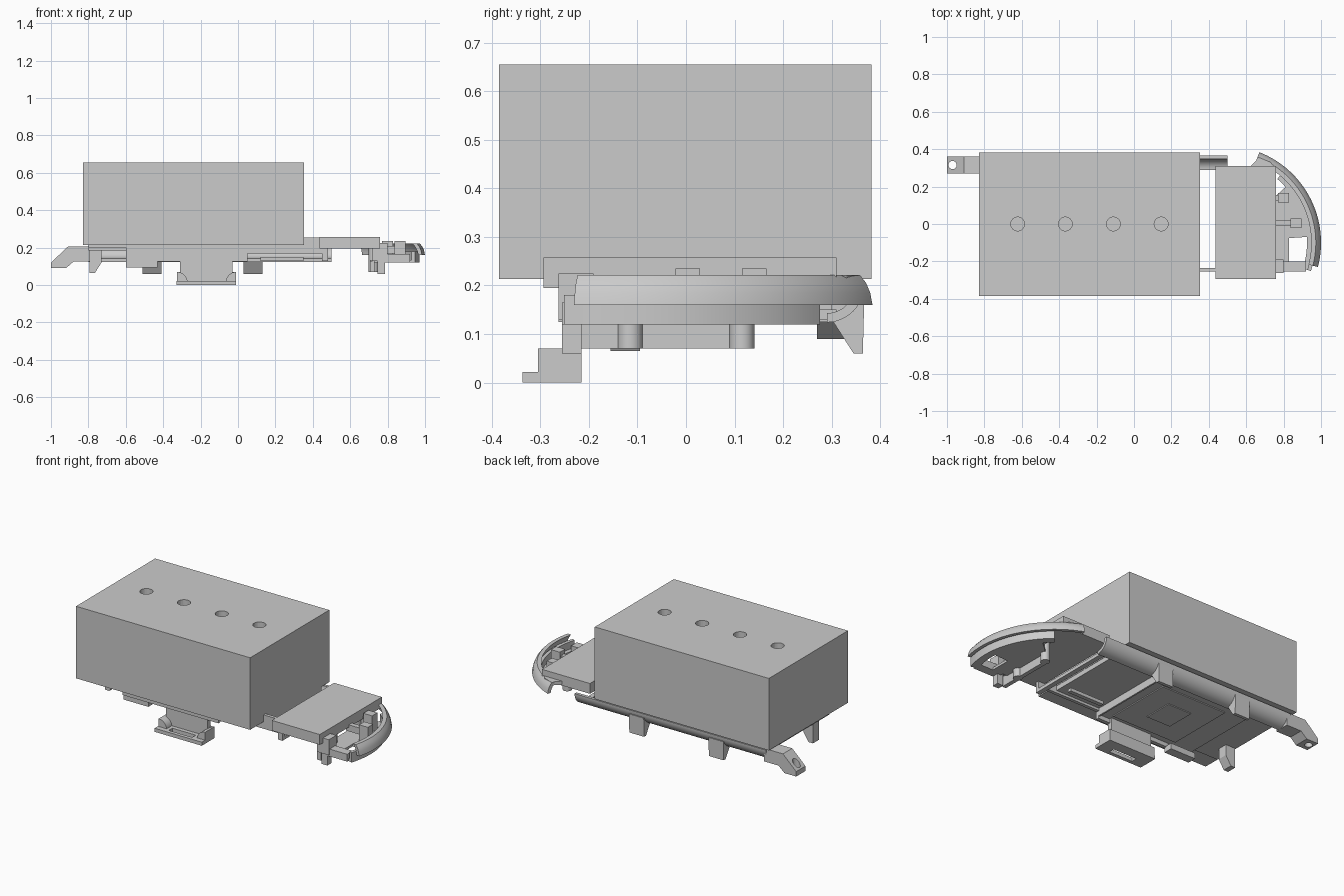
import bpy, bmesh, math
from mathutils import Vector

cube = bpy.data.objects.get("Cube")
if cube:
    bpy.data.objects.remove(cube)

grey = bpy.data.materials.new("plain grey")
grey.use_nodes = True
colour = (0.6, 0.6, 0.6, 1)
grey.diffuse_color = colour
grey.node_tree.nodes["Principled BSDF"].inputs["Base Color"].default_value = colour


def finish(name, bm, smooth=False):
    bmesh.ops.recalc_face_normals(bm, faces=bm.faces)
    mesh = bpy.data.meshes.new(name)
    bm.to_mesh(mesh)
    bm.free()
    mesh.materials.append(grey)
    ob = bpy.data.objects.new(name, mesh)
    bpy.context.collection.objects.link(ob)
    if smooth:
        bpy.ops.object.select_all(action="DESELECT")
        ob.select_set(True)
        bpy.context.view_layer.objects.active = ob
        bpy.ops.object.shade_smooth_by_angle(angle=math.radians(30))
    return ob


def prism(name, points, axis, lo, hi, smooth=False):
    """Extrude a 2D outline along axis; the points use the other two axes in order."""
    bm = bmesh.new()
    def place(p):
        v = list(p)
        v.insert("xyz".index(axis), lo)
        return bm.verts.new(v)
    face = bm.faces.new([place(p) for p in points])
    made = bmesh.ops.extrude_face_region(bm, geom=[face])["geom"]
    shift = Vector([hi - lo if a == axis else 0 for a in "xyz"])
    bmesh.ops.translate(bm, vec=shift, verts=[g for g in made if isinstance(g, bmesh.types.BMVert)])
    return finish(name, bm, smooth)


def block(name, x, y, z):
    return prism(name, [(x[0], y[0]), (x[1], y[0]), (x[1], y[1]), (x[0], y[1])], "z", *z)


def arc(centre, radius, start, end, steps=24):
    angles = [math.radians(start + (end - start) * i / steps) for i in range(steps + 1)]
    return [(centre[0] + radius * math.cos(a), centre[1] + radius * math.sin(a)) for a in angles]


def circle(centre, radius):
    return arc(centre, radius, 0, 345, 23)


def sweep(name, profile, centre, start, end, steps=32):
    """Turn a closed (radius, z) outline about a vertical axis."""
    bm = bmesh.new()
    rings = []
    for i in range(steps + 1):
        a = math.radians(start + (end - start) * i / steps)
        rings.append([bm.verts.new((centre[0] + r * math.cos(a), centre[1] + r * math.sin(a), z))
                      for r, z in profile])
    n = len(profile)
    for a, b in zip(rings, rings[1:]):
        for k in range(n):
            bm.faces.new((a[k], a[(k + 1) % n], b[(k + 1) % n], b[k]))
    bm.faces.new(rings[0])
    bm.faces.new(rings[-1])
    return finish(name, bm, True)


def cut(target, cutter):
    cutter.hide_render = True
    cutter.hide_viewport = True
    mod = target.modifiers.new("cut", "BOOLEAN")
    mod.object = cutter
    mod.solver = "EXACT"
    bpy.context.view_layer.update()
    graph = bpy.context.evaluated_depsgraph_get()
    mesh = bpy.data.meshes.new_from_object(target.evaluated_get(graph))
    target.modifiers.clear()
    target.data = mesh
    bpy.data.objects.remove(cutter)


# Main box with four round holes
body = block("main_box", (-0.83, 0.352), (-0.385, 0.382), (0.213, 0.655))
for x in (-0.622, -0.367, -0.11, 0.145):
    cut(body, prism("hole_cutter", circle((x, 0), 0.037), "z", 0.5, 0.7))

# Deck under the box, with its skirt and raised lower panel
block("deck_plate", (-0.8, 0.35), (-0.25, 0.31), (0.185, 0.215))
block("deck_middle", (-0.6, 0.05), (-0.25, 0.3), (0.15, 0.19))
block("deck_panel", (-0.46, -0.02), (-0.2, 0.22), (0.144, 0.152))
block("deck_inner_panel", (-0.32, -0.16), (-0.08, 0.1), (0.139, 0.146))
block("deck_rib", (0.04, 0.05), (-0.25, 0.3), (0.14, 0.19))
block("front_skirt", (-0.6, 0.05), (-0.262, -0.24), (0.125, 0.215))
block("front_skirt_end", (-0.8, -0.6), (-0.262, -0.245), (0.2, 0.215))
block("front_skirt_side", (0.05, 0.26), (-0.255, -0.235), (0.17, 0.215))
block("front_arm", (0.26, 0.48), (-0.255, -0.235), (0.17, 0.255))
block("lower_bar", (0.12, 0.35), (-0.14, -0.115), (0.13, 0.15))
block("lower_cross_bar", (0.45, 0.48), (-0.24, 0.31), (0.13, 0.15))
block("cross_bar_post", (0.45, 0.48), (-0.255, -0.235), (0.13, 0.2))

# Rounded open channel along the back
hollow = (0.29, 0.2)
prism("back_rail", arc(hollow, 0.076, -90, 0, 12) + arc(hollow, 0.057, 0, -90, 12),
      "x", -0.8, 0.5, True)

# Hanging wedge tabs on the rail
wedge = [(0.3, 0.13), (0.345, 0.06), (0.364, 0.06), (0.367, 0.175), (0.35, 0.175)]
for x in (-0.51, 0.03):
    prism("rail_tab", wedge, "x", x, x + 0.1)

# Cranked arm with an eyelet
arm = prism("cranked_arm", [(-1, 0.09), (-1, 0.12), (-0.91, 0.205), (-0.78, 0.205),
                            (-0.78, 0.125), (-0.88, 0.125), (-0.92, 0.09)], "y", 0.27, 0.36)
cut(arm, prism("eyelet_cutter", circle((-0.97, 0.315), 0.022), "z", 0, 0.3))

# Small hooks along the front
prism("front_hook", [(-0.795, 0.215), (-0.795, 0.065), (-0.765, 0.065), (-0.73, 0.12),
                     (-0.73, 0.215)], "y", -0.155, -0.095)
block("front_clip", (-0.6, -0.43), (-0.255, -0.2), (0.095, 0.13))

# Slotted bracket at the front
block("bracket_plate", (-0.31, -0.03), (-0.255, -0.225), (0.02, 0.215))
block("bracket_back", (-0.325, -0.01), (-0.23, -0.215), (0, 0.07))
for x, inward in ((-0.325, 1), (-0.01, -1)):
    cheek = arc((x, 0.015), 0.055, 90, 90 - 90 * inward, 8)
    prism("bracket_cheek", [(x, 0.01)] + cheek, "y", -0.305, -0.215, True)
base = block("bracket_base", (-0.33, -0.01), (-0.337, -0.215), (0, 0.022))
cut(base, block("slot_cutter", (-0.25, -0.09), (-0.315, -0.28), (-0.1, 0.1)))

# Flat side pad, with a corner web running to the bumper
block("side_pad", (0.435, 0.76), (-0.293, 0.31), (0.195, 0.258))
prism("pad_web", [(0.62, 0.305), (0.67, 0.355), (0.73, 0.33), (0.75, 0.305)], "z", 0.2, 0.222)

# Curved bumper, the wall behind it and a floor
hub = (0.48, -0.1)
bumper = [(0.492, 0.222), (0.506, 0.205), (0.515, 0.185), (0.52, 0.16),
          (0.5, 0.16), (0.495, 0.18), (0.482, 0.205), (0.468, 0.222)]
sweep("curved_bumper", bumper, hub, -14.5, 68.5)
sweep("bumper_wall", [(0.445, 0.12), (0.49, 0.12), (0.49, 0.18), (0.47, 0.18), (0.47, 0.135),
                      (0.445, 0.135)], hub, -18, 50)
sweep("bumper_floor", [(0.34, 0.12), (0.45, 0.12), (0.45, 0.135), (0.34, 0.135)], hub, 4, 42)
for angle in (15, 37):
    a = math.radians(angle)
    x, y = hub[0] + 0.4 * math.cos(a), hub[1] + 0.4 * math.sin(a)
    block("bumper_post", (x - 0.03, x + 0.03), (y - 0.025, y + 0.025), (0.12, 0.235))
    block("bumper_link", (0.74, x), (y - 0.015, y + 0.015), (0.17, 0.21))

# Foot at the front end of the bumper
block("bumper_foot", (0.76, 0.92), (-0.255, -0.2), (0.12, 0.165))
block("foot_link", (0.72, 0.8), (-0.262, -0.19), (0.13, 0.225))
block("foot_leg", (0.745, 0.785), (-0.255, -0.215), (0.06, 0.13))
block("lower_lip", (0.705, 0.73), (-0.24, 0.12), (0.07, 0.13))
block("lower_lip_mount", (0.705, 0.83), (-0.2, 0.12), (0.12, 0.135))
for y in (-0.115, 0.115):
    prism("lip_lobe", circle((0.725, y), 0.026), "z", 0.07, 0.2, True)
